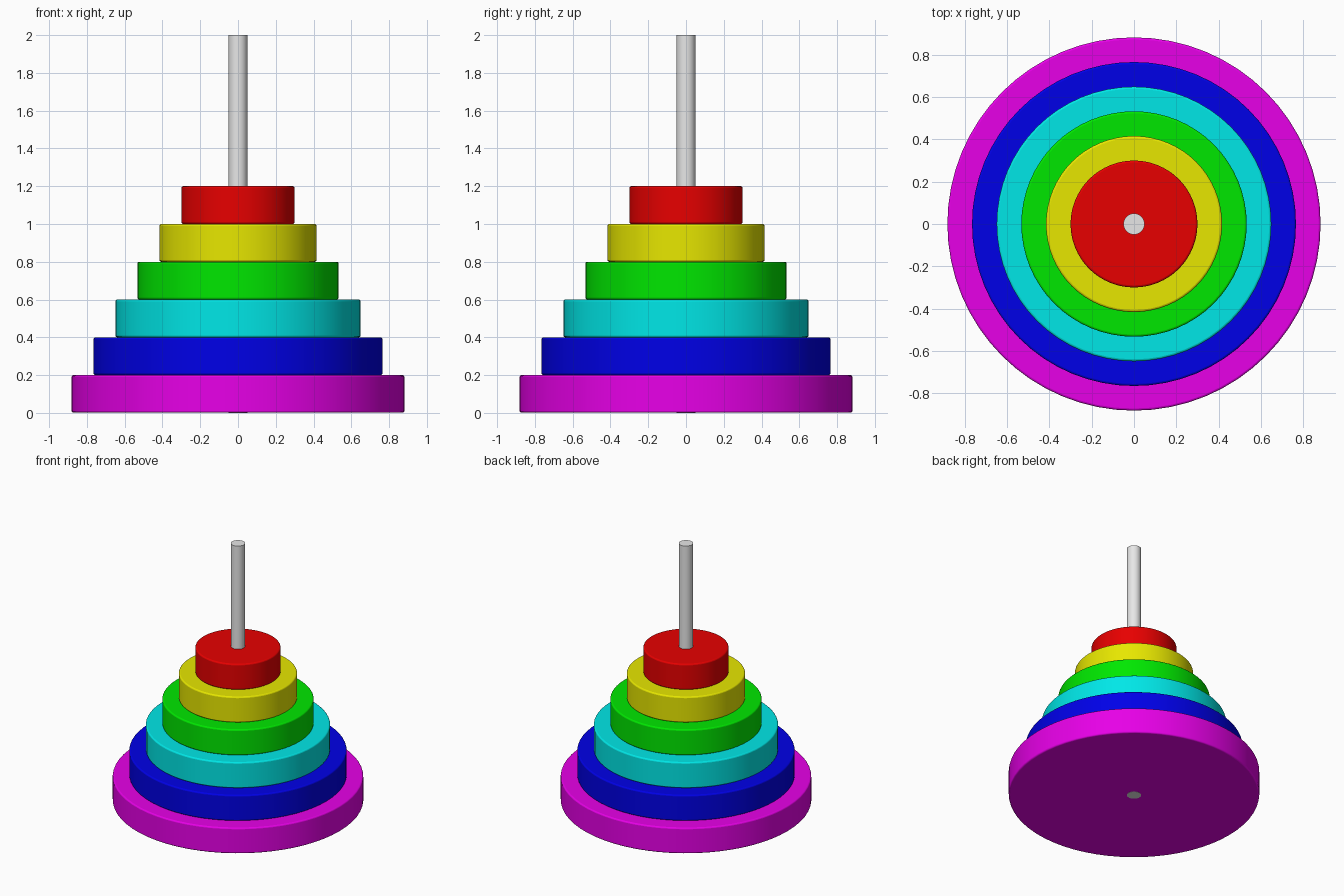
import bpy

if "Cube" in bpy.data.objects:
    bpy.data.objects.remove(bpy.data.objects["Cube"])


def material(name, rgb):
    m = bpy.data.materials.new(name)
    m.diffuse_color = (*rgb, 1)
    m.use_nodes = True
    m.node_tree.nodes["Principled BSDF"].inputs["Base Color"].default_value = m.diffuse_color
    return m


def cylinder(name, radius, z0, z1, mat, sides=64, bevel=0):
    bpy.ops.mesh.primitive_cylinder_add(vertices=sides, radius=radius, depth=z1 - z0,
                                        location=(0, 0, (z0 + z1) / 2))
    ob = bpy.context.object
    ob.name = name
    ob.data.materials.append(mat)
    if bevel:
        mod = ob.modifiers.new("rounded_rim", 'BEVEL')
        mod.width = bevel
        mod.segments = 3
        mod.limit_method = 'ANGLE'
    bpy.ops.object.shade_smooth_by_angle()
    return ob


# Stacked discs, widest at the bottom
discs = [("magenta", (1, 0, 1)), ("blue", (0, 0, 1)), ("cyan", (0, 1, 1)),
         ("green", (0, 1, 0)), ("yellow", (1, 1, 0)), ("red", (1, 0, 0))]
for i, (colour, rgb) in enumerate(discs):
    # bottom disc sits a hair above the rod end so the rod shows underneath
    z0 = 0.001 if i == 0 else 0.2 * i
    cylinder(colour + "_disc", 0.881 - 0.1163 * i, z0, 0.2 * (i + 1),
             material(colour, rgb), sides=64, bevel=0.01)

# Centre rod through the whole stack
cylinder("centre_rod", 0.05, 0, 2, material("light grey", (0.8, 0.8, 0.8)), sides=32)
